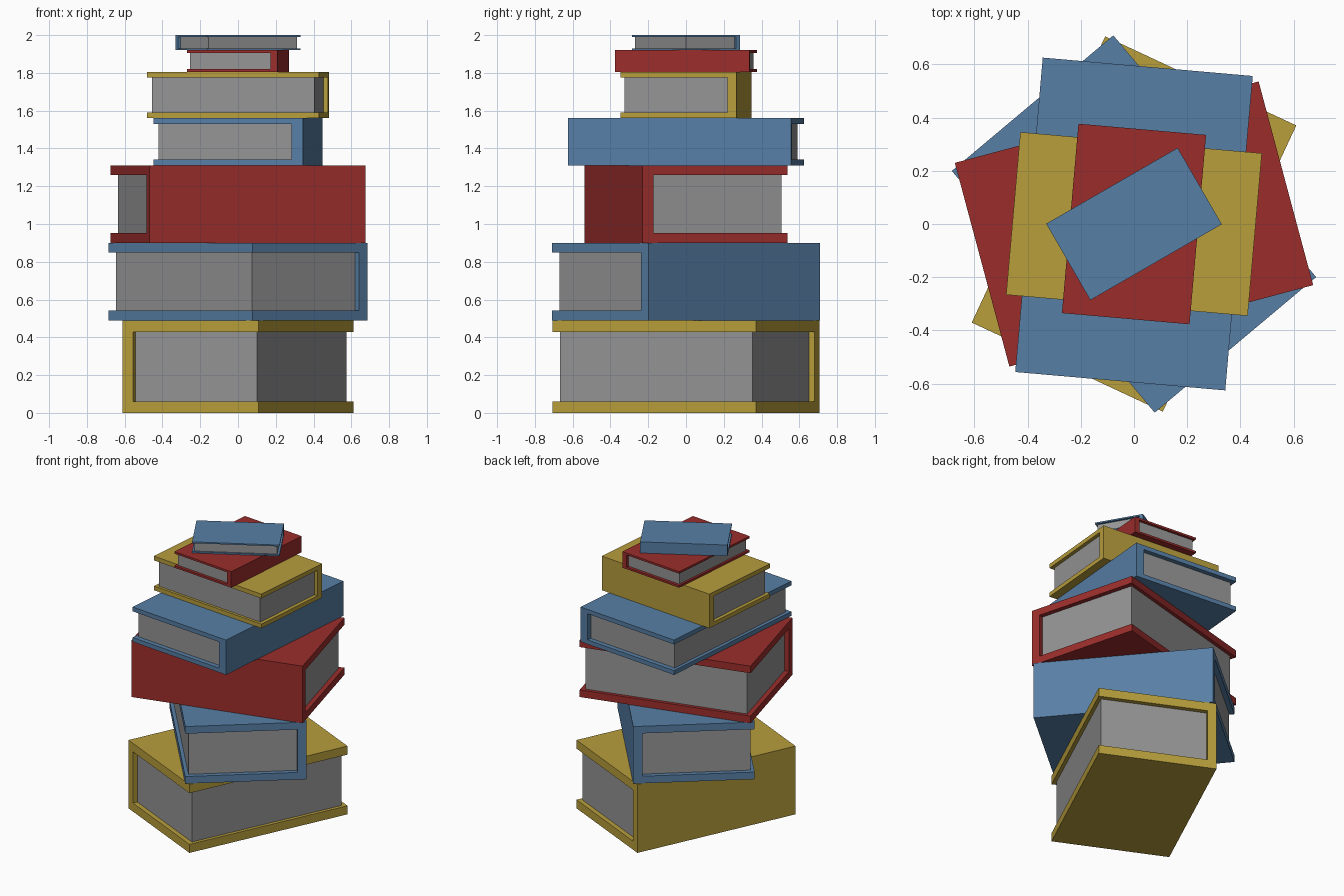
import bpy
import bmesh
from math import radians

if "Cube" in bpy.data.objects:
    bpy.data.objects.remove(bpy.data.objects["Cube"])


def material(name, rgb):
    m = bpy.data.materials.new(name)
    m.diffuse_color = (*rgb, 1)
    m.use_nodes = True
    m.node_tree.nodes["Principled BSDF"].inputs["Base Color"].default_value = m.diffuse_color
    return m


YELLOW = material("yellow_cover", (0.48, 0.342, 0.045))
BLUE = material("blue_cover", (0.095, 0.212, 0.381))
RED = material("red_cover", (0.328, 0.027, 0.025))
PAPER = material("paper", (0.30, 0.30, 0.30))


def extrude_profile(name, profile, length, z, angle, mat):
    """Extrude an x-z profile along y, centred, then turn it about z."""
    bm = bmesh.new()
    face = bm.faces.new([bm.verts.new((x, -length / 2, h)) for x, h in profile])
    new = bmesh.ops.extrude_face_region(bm, geom=[face])["geom"]
    bmesh.ops.translate(bm, vec=(0, length, 0),
                        verts=[v for v in new if isinstance(v, bmesh.types.BMVert)])
    bmesh.ops.recalc_face_normals(bm, faces=bm.faces)
    mesh = bpy.data.meshes.new(name)
    bm.to_mesh(mesh)
    bm.free()
    obj = bpy.data.objects.new(name, mesh)
    obj.location.z = z
    obj.rotation_euler.z = radians(angle)
    mesh.materials.append(mat)
    bpy.context.collection.objects.link(obj)


def book(i, z0, z1, width, length, spine_angle, mat):
    """Spine sits on local +x, which is turned to spine_angle."""
    h, w = z1 - z0, width / 2
    t = 0.125 * h               # board thickness
    s = w - 0.075 * width       # inner face of the spine
    fore = -w + 0.03 * width    # fore edge of the pages
    # wrap-around cover: two boards and the spine
    extrude_profile(f"book_{i}_cover",
                    [(-w, 0), (w, 0), (w, h), (-w, h),
                     (-w, h - t), (s, h - t), (s, t), (-w, t)],
                    length, z0, spine_angle, mat)
    # page block
    extrude_profile(f"book_{i}_pages",
                    [(fore, t), (s, t), (s, h - t), (fore, h - t)],
                    length * 0.945, z0, spine_angle, PAPER)


# bottom to top: z range, width, length, spine direction, colour
BOOKS = [
    (0.00, 0.49, 0.793, 1.188, 155, YELLOW),
    (0.49, 0.90, 0.793, 1.187, 40, BLUE),
    (0.90, 1.31, 0.793, 1.183, -75, RED),
    (1.31, 1.56, 0.793, 1.187, -5, BLUE),
    (1.56, 1.805, 0.614, 0.912, 85, YELLOW),
    (1.805, 1.92, 0.482, 0.715, -5, RED),
    (1.92, 2.00, 0.332, 0.571, 120, BLUE),
]
for i, b in enumerate(BOOKS, 1):
    book(i, *b)
